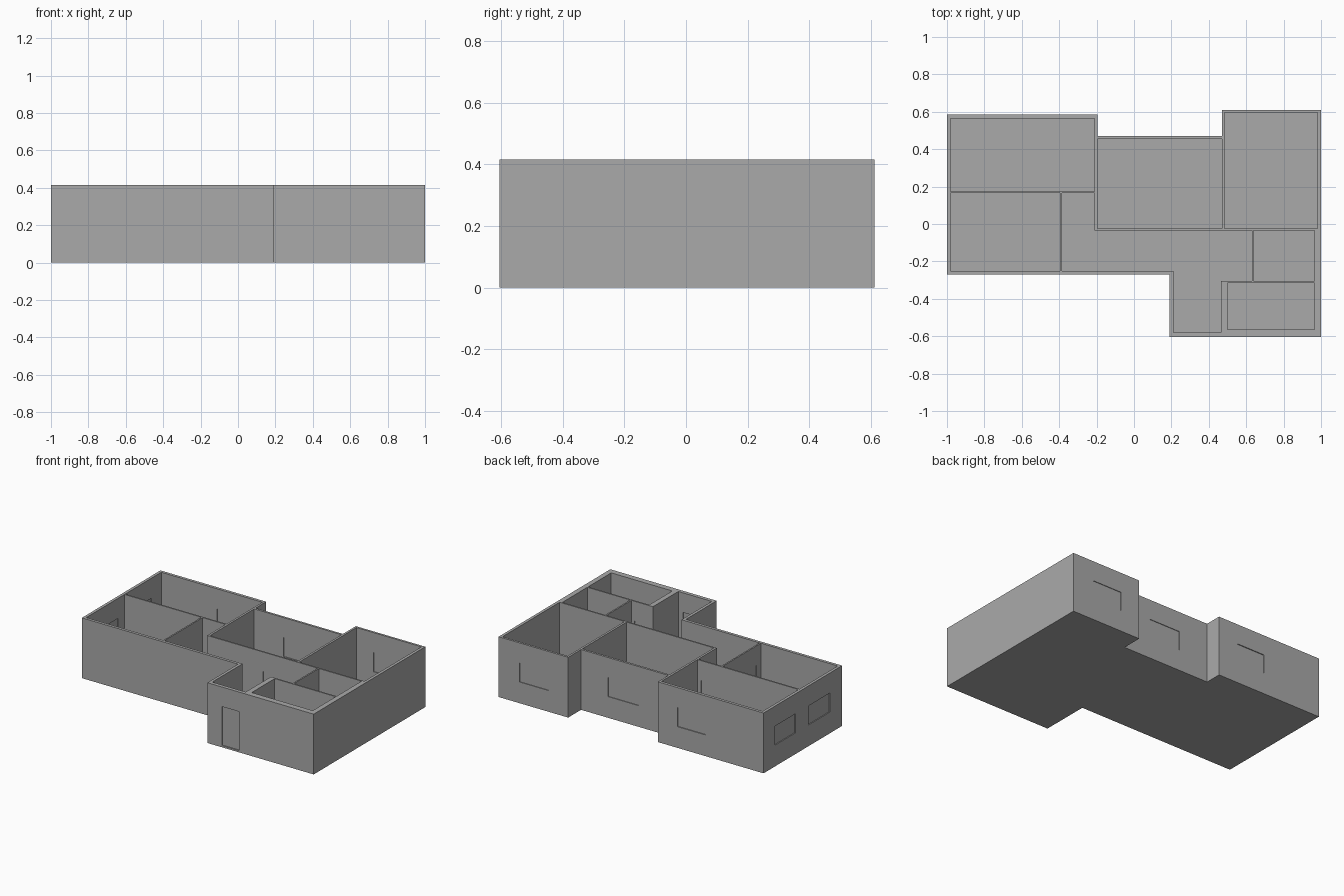
import bpy, bmesh

if "Cube" in bpy.data.objects:
    bpy.data.objects.remove(bpy.data.objects["Cube"])

H = 0.415          # wall height
FLOOR = 0.01       # floor thickness

grey = bpy.data.materials.new("plain grey")
grey.diffuse_color = (0.4, 0.4, 0.4, 1)
grey.use_nodes = True
grey.node_tree.nodes["Principled BSDF"].inputs["Base Color"].default_value = grey.diffuse_color


def prisms(name, outlines, z0, z1):
    """One object made of flat outlines pulled up from z0 to z1."""
    bm = bmesh.new()
    for pts in outlines:
        face = bm.faces.new([bm.verts.new((x, y, z0)) for x, y in pts])
        up = bmesh.ops.extrude_face_region(bm, geom=[face])["geom"]
        verts = [g for g in up if isinstance(g, bmesh.types.BMVert)]
        bmesh.ops.translate(bm, verts=verts, vec=(0, 0, z1 - z0))
    bmesh.ops.recalc_face_normals(bm, faces=bm.faces)
    me = bpy.data.meshes.new(name)
    bm.to_mesh(me)
    bm.free()
    me.materials.append(grey)
    ob = bpy.data.objects.new(name, me)
    bpy.context.collection.objects.link(ob)
    return ob


def rect(x0, x1, y0, y1):
    return [(x0, y0), (x1, y0), (x1, y1), (x0, y1)]


def cut(target, cutter):
    """Subtract the cutter from the target, then remove it."""
    mod = target.modifiers.new("cut", "BOOLEAN")
    mod.operation, mod.solver, mod.object = "DIFFERENCE", "EXACT", cutter
    bpy.context.view_layer.objects.active = target
    bpy.ops.object.modifier_apply(modifier=mod.name)
    bpy.data.objects.remove(cutter)


# Building shell
walls = prisms("house_walls", [[
    (-1, -0.27), (0.19, -0.27), (0.19, -0.605), (1, -0.605), (1, 0.61),
    (0.47, 0.61), (0.47, 0.47), (-0.195, 0.47), (-0.195, 0.585), (-1, 0.585)]], 0, H)

# Rooms and the winding hallway
rooms = [
    rect(-0.98, -0.21, 0.175, 0.565),
    rect(-0.98, -0.395, -0.25, 0.165),
    rect(-0.195, 0.47, -0.025, 0.455),
    rect(0.485, 0.98, -0.025, 0.595),
    rect(0.64, 0.965, -0.305, -0.035),
    rect(0.5, 0.965, -0.565, -0.315),
    [(-0.385, -0.25), (0.21, -0.25), (0.21, -0.58), (0.465, -0.58), (0.465, -0.305),
     (0.63, -0.305), (0.63, -0.035), (-0.21, -0.035), (-0.21, 0.165), (-0.385, 0.165)],
]
cut(walls, prisms("room_cutter", rooms, FLOOR, H + 0.1))

# Openings: wall axis, start, end, wall middle, wall thickness
windows = [("x", -0.557, -0.343, 0.575, 0.02), ("x", 0.028, 0.265, 0.4625, 0.015),
           ("x", 0.617, 0.839, 0.6025, 0.015), ("y", 0.238, 0.46, -0.99, 0.02),
           ("y", -0.137, 0.097, -0.99, 0.02)]
doors = [("x", 0.30, 0.43, -0.5925, 0.025), ("x", 0.216, 0.346, -0.03, 0.01),
         ("x", -0.36, -0.237, 0.17, 0.01), ("x", 0.505, 0.605, -0.31, 0.01),
         ("x", 0.493, 0.615, -0.03, 0.01), ("y", -0.2, -0.07, -0.39, 0.01),
         ("y", -0.23, -0.1, 0.635, 0.01)]


def opening(axis, a, b, mid, half, grow=0):
    a, b = a - grow, b + grow
    if axis == "x":
        return rect(a, b, mid - half, mid + half)
    return rect(mid - half, mid + half, a, b)


# Cut each opening through the wall and fit a thin panel in the middle
for label, items, z0, z1 in (("window_panes", windows, 0.146, 0.277),
                             ("door_panels", doors, FLOOR + 0.002, 0.28)):
    cut(walls, prisms("opening_cutter",
                      [opening(*o[:4], o[4] / 2 + 0.004) for o in items], z0, z1))
    prisms(label, [opening(*o[:4], o[4] * 0.2, 0.002) for o in items],
           z0 - 0.002, z1 + 0.002)
